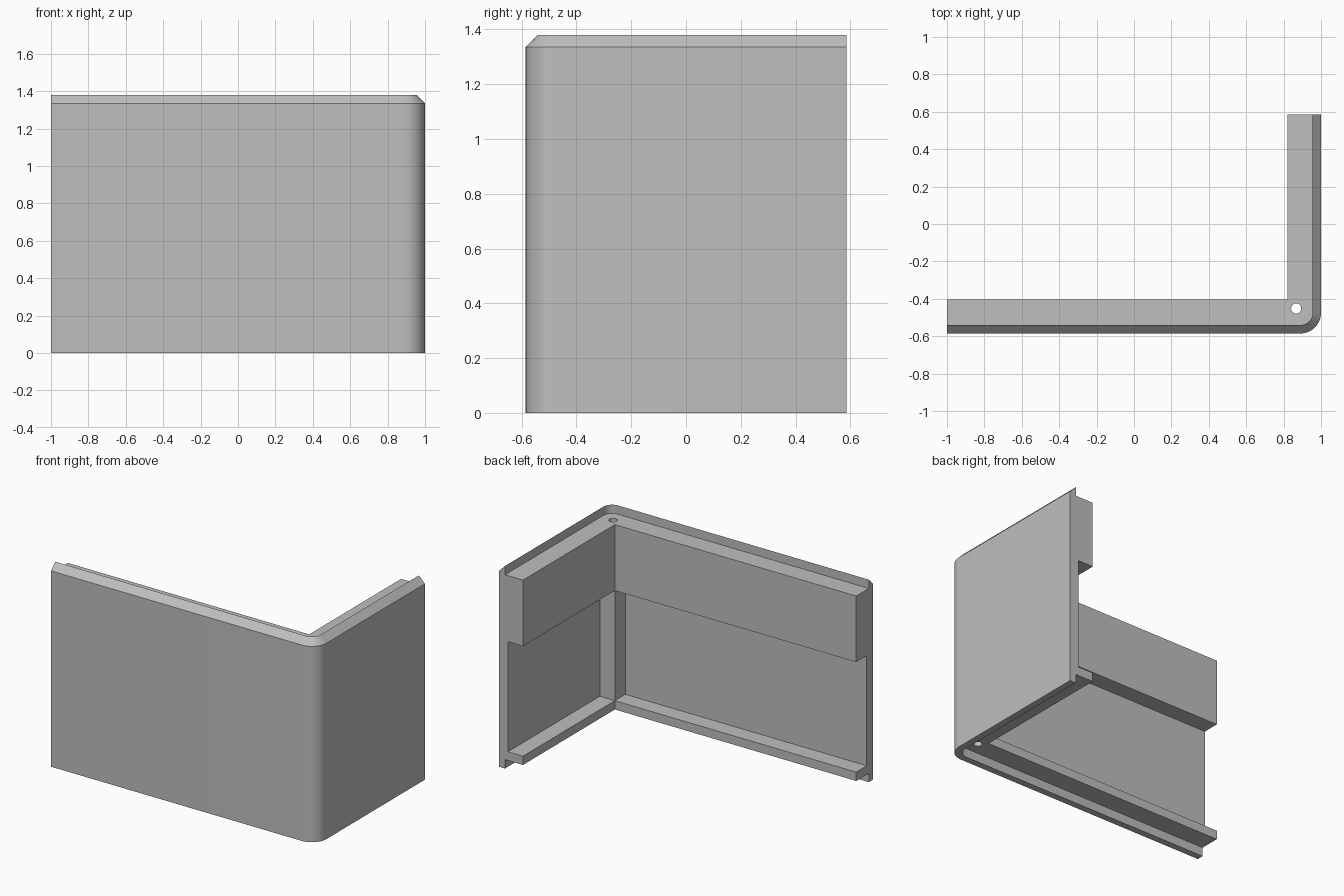
import bpy, bmesh, math

if "Cube" in bpy.data.objects:
    bpy.data.objects.remove(bpy.data.objects["Cube"])

X1, Y0, YE, XE = 1.0, -0.585, 0.585, -1.0   # outer faces and wall ends
R, STEPS = 0.11, 14                         # outer corner rounding
T = 0.18                                    # full wall thickness

grey = bpy.data.materials.new("light_grey")
grey.diffuse_color = (0.52, 0.52, 0.52, 1)
grey.use_nodes = True
grey.node_tree.nodes["Principled BSDF"].inputs["Base Color"].default_value = grey.diffuse_color

# Wall cross-section: (depth from the outer face, height)
profile = [(0, 0), (0, 1.335), (0.045, 1.38), (0.045, 1.32),
           (T, 1.32), (T, 0.06), (0.045, 0.06), (0.045, 0)]


def station(d):
    """Plan path at depth d: front wall end, rounded corner, side wall end."""
    r = max(R - d, 0)
    c = max(R, d)
    pts = [(XE, Y0 + d)]
    for i in range(STEPS + 1):
        a = -math.pi / 2 + math.pi / 2 * i / STEPS
        pts.append((X1 - c + r * math.cos(a), Y0 + c + r * math.sin(a)))
    return pts + [(X1 - d, YE)]


def finish(bm, name):
    bmesh.ops.recalc_face_normals(bm, faces=bm.faces)
    me = bpy.data.meshes.new(name)
    bm.to_mesh(me)
    bm.free()
    ob = bpy.data.objects.new(name, me)
    bpy.context.collection.objects.link(ob)
    return ob


def box(name, x0, x1, y0, y1, z0, z1):
    bm = bmesh.new()
    bmesh.ops.create_cube(bm, size=1)
    for v in bm.verts:
        v.co = (x1 if v.co.x > 0 else x0, y1 if v.co.y > 0 else y0,
                z1 if v.co.z > 0 else z0)
    return finish(bm, name)


# Corner wall swept along the L-shaped path
bm = bmesh.new()
cols = [[bm.verts.new((x, y, z)) for x, y in station(d)] for d, z in profile]
n, m = len(cols), len(cols[0])
for i in range(n):
    a, b = cols[i], cols[(i + 1) % n]
    for j in range(m - 1):
        bm.faces.new((a[j], a[j + 1], b[j + 1], b[j]))
bm.faces.new([c[0] for c in cols])
bm.faces.new([c[-1] for c in cols])
bmesh.ops.remove_doubles(bm, verts=bm.verts, dist=1e-5)
bmesh.ops.dissolve_degenerate(bm, edges=bm.edges, dist=1e-5)
wall = finish(bm, "corner_wall")
wall.data.materials.append(grey)

# Recesses in the inner faces, leaving a solid post in the corner
D, ZA, ZB = 0.067, 0.12, 0.87
cutters = [
    box("front_recess", XE - 0.1, X1 - T, Y0 + D, Y0 + T + 0.1, ZA, ZB),
    box("side_recess", X1 - T - 0.1, X1 - D, Y0 + T, YE + 0.1, ZA, ZB),
]

# Vertical pin hole through the post
bm = bmesh.new()
bmesh.ops.create_cone(bm, cap_ends=True, segments=24, radius1=0.027,
                      radius2=0.027, depth=2)
for v in bm.verts:
    v.co.x += 0.867
    v.co.y += -0.452
    v.co.z += 0.7
cutters.append(finish(bm, "pin_hole"))

bpy.context.view_layer.objects.active = wall
wall.select_set(True)
for c in cutters:
    c.hide_render = True
    mod = wall.modifiers.new(c.name, 'BOOLEAN')
    mod.operation, mod.solver, mod.object = 'DIFFERENCE', 'EXACT', c
    bpy.ops.object.modifier_apply(modifier=mod.name)
    bpy.data.objects.remove(c)

bpy.ops.object.shade_smooth_by_angle(angle=math.radians(30))
